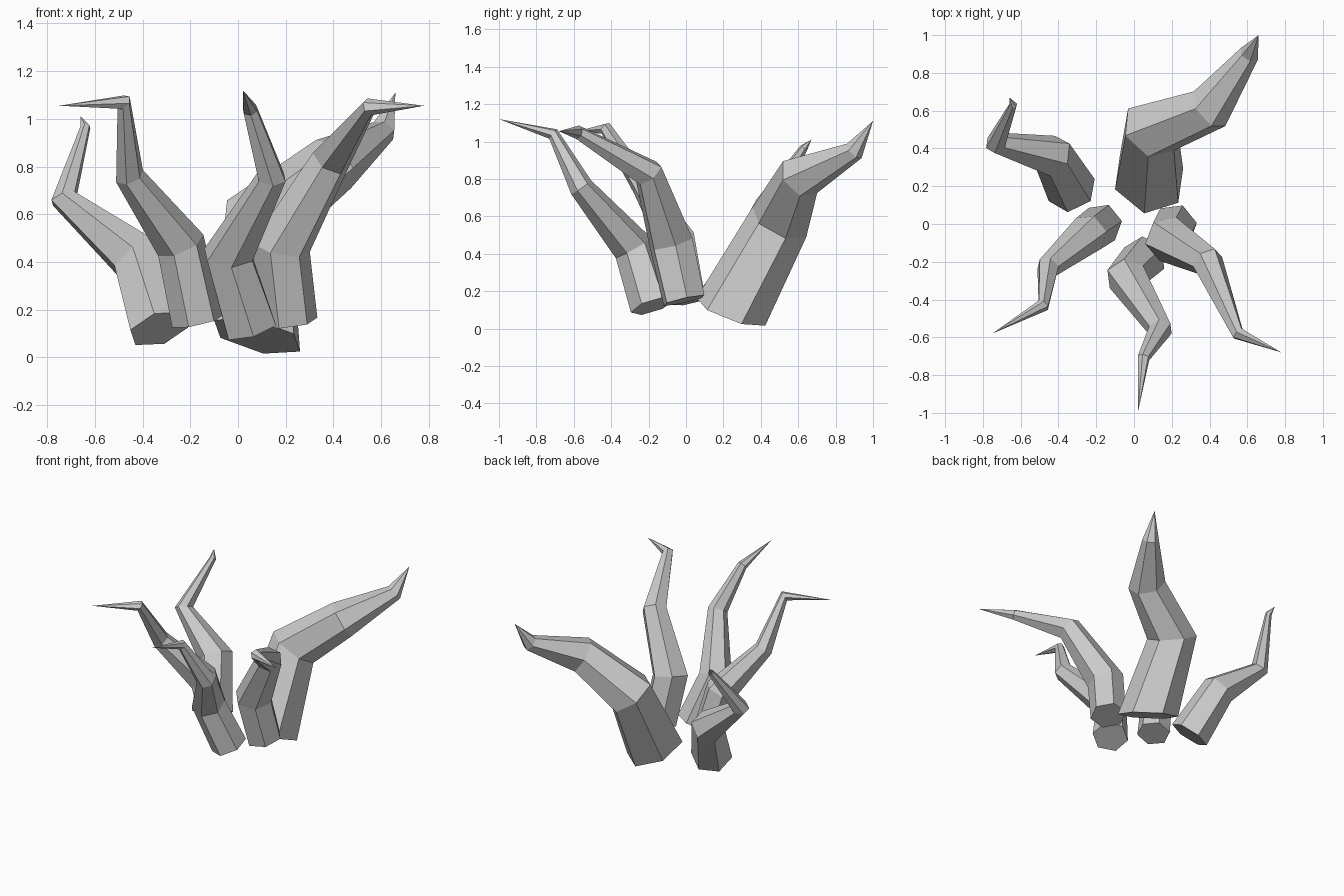
import bpy, bmesh, math
from mathutils import Vector

if "Cube" in bpy.data.objects:
    bpy.data.objects.remove(bpy.data.objects["Cube"])

SIDES = 6


def tentacle(name, path, radii, tip, hint, base_normal=None):
    """Six-sided tapering tube along a path, closed base and pointed tip."""
    pts = [Vector(p) for p in path] + [Vector(tip)]
    segs = [(b - a).normalized() for a, b in zip(pts, pts[1:])]
    ref = Vector(hint)
    bm = bmesh.new()
    rings = []
    for i, r in enumerate(radii):
        t = segs[0] if i == 0 else (segs[i - 1] + segs[i]).normalized()
        if i == 0 and base_normal:
            t = Vector(base_normal).normalized()
        if i:
            ref = prev.rotation_difference(t) @ ref   # carry the ring without twist
        u = (ref - t * ref.dot(t)).normalized()
        v = t.cross(u)
        ref, prev = u, t
        rings.append([bm.verts.new(pts[i] + r * (u * math.cos(a) + v * math.sin(a)))
                      for a in (math.tau * k / SIDES for k in range(SIDES))])
    end = bm.verts.new(pts[-1])
    bm.faces.new(rings[0][::-1])
    for k in range(SIDES):
        n = (k + 1) % SIDES
        for a, b in zip(rings, rings[1:]):
            bm.faces.new((a[k], a[n], b[n], b[k]))
        bm.faces.new((rings[-1][k], rings[-1][n], end))
    bmesh.ops.recalc_face_normals(bm, faces=bm.faces)
    me = bpy.data.meshes.new(name)
    bm.to_mesh(me)
    bm.free()
    ob = bpy.data.objects.new(name, me)
    bpy.context.collection.objects.link(ob)


# Large tentacle at the back right
tentacle("back_right_tentacle",
         [(.08, .24, .09), (.09, .50, .57), (.40, .61, .81), (.61, .90, .95)],
         [.20, .165, .125, .055], (.66, 1.0, 1.11), (-.03, -.19, .06), (.25, .37, 1))
# Back left
tentacle("back_left_tentacle",
         [(-.33, .18, .12), (-.43, .36, .42), (-.73, .43, .665), (-.64, .63, .965)],
         [.135, .115, .06, .022], (-.66, .67, 1.01), (0, -1, 0))
# Front left
tentacle("front_left_tentacle",
         [(-.17, 0, .15), (-.24, -.05, .47), (-.455, -.23, .76), (-.48, -.43, 1.07)],
         [.11, .105, .062, .035], (-.75, -.58, 1.055), (-.04, -.1, 0))
# Front middle
tentacle("front_middle_tentacle",
         [(.055, -.18, .12), (-.04, -.28, .43), (.14, -.56, .755), (.05, -.71, 1.04)],
         [.12, .11, .065, .033], (.02, -1.0, 1.12), (0, -1, 0))
# Front right
tentacle("front_right_tentacle",
         [(.215, -.01, .15), (.18, -.08, .46), (.39, -.20, .83), (.55, -.58, 1.05)],
         [.12, .125, .085, .037], (.78, -.68, 1.055), (-.04, -.1, 0))
